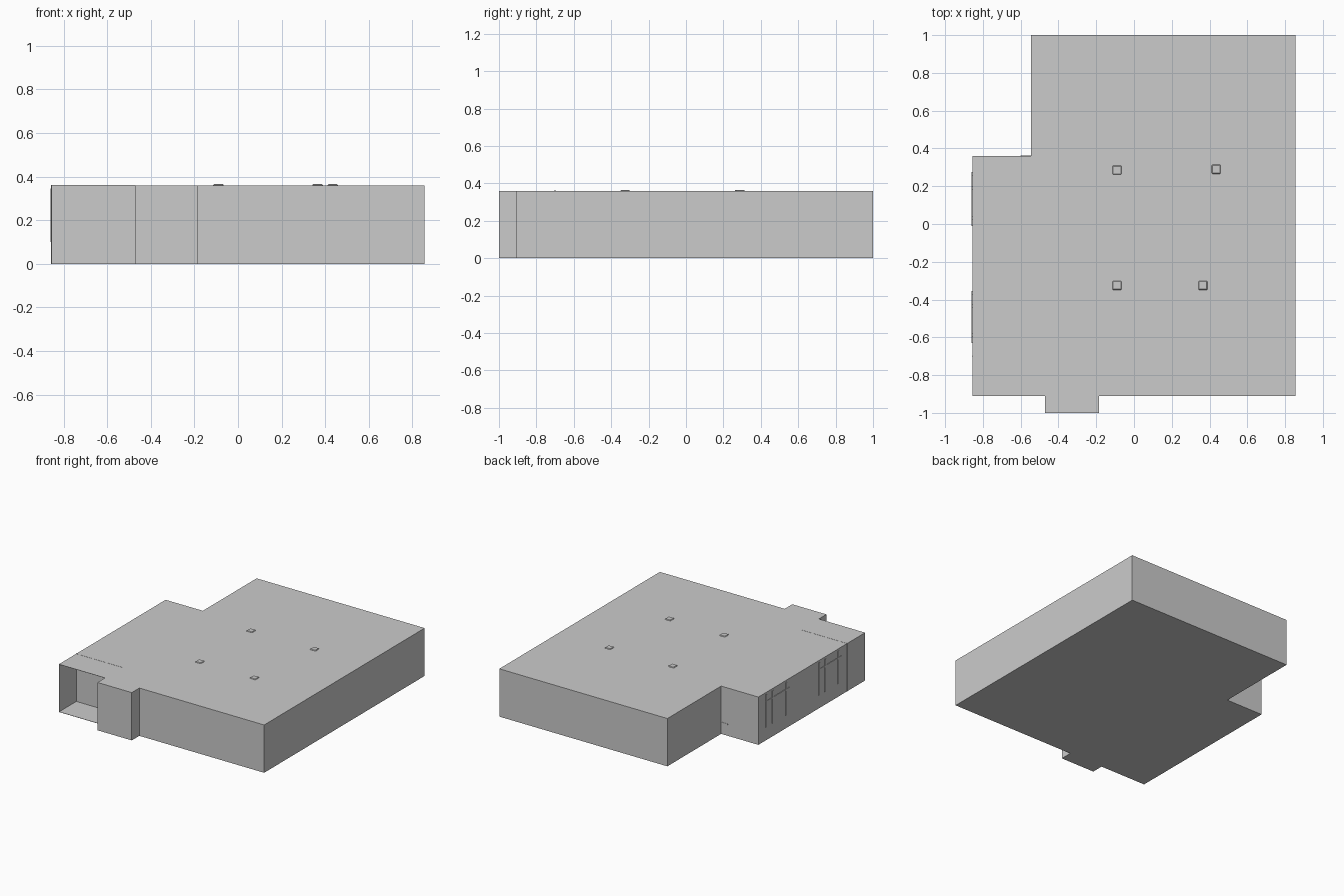
import bpy, bmesh

if "Cube" in bpy.data.objects:
    bpy.data.objects.remove(bpy.data.objects["Cube"])

H = 0.36


def prism(name, outline, z0, z1):
    bm = bmesh.new()
    face = bm.faces.new([bm.verts.new((x, y, z0)) for x, y in outline])
    ext = bmesh.ops.extrude_face_region(bm, geom=[face])
    bmesh.ops.translate(bm, vec=(0, 0, z1 - z0),
                        verts=[v for v in ext["geom"] if isinstance(v, bmesh.types.BMVert)])
    bmesh.ops.recalc_face_normals(bm, faces=bm.faces)
    mesh = bpy.data.meshes.new(name)
    bm.to_mesh(mesh)
    bm.free()
    obj = bpy.data.objects.new(name, mesh)
    bpy.context.collection.objects.link(obj)
    return obj


def box(name, x0, x1, y0, y1, z0, z1):
    return prism(name, [(x0, y0), (x1, y0), (x1, y1), (x0, y1)], z0, z1)


# Main building with stepped back corner, front bay and porch recess
prism("building_body", [
    (-0.855, -0.70), (-0.47, -0.70), (-0.47, -1.0), (-0.185, -1.0),
    (-0.185, -0.91), (0.855, -0.91), (0.855, 1.0), (-0.545, 1.0),
    (-0.545, 0.36), (-0.855, 0.36)], 0, H)

# Thin sheets enclosing the open-fronted recess
T = 0.002
box("porch_floor", -0.855, -0.47, -0.91, -0.70, 0, T)
box("porch_roof", -0.855, -0.47, -0.91, -0.70, H - T, H)
box("porch_side_wall", -0.855, -0.855 + T, -0.91, -0.70, T, H - T)

# Back wall of the porch showing slightly through the shell
box("porch_wall_ridge", -0.857, -0.47, -0.705, -0.695, 0.0, H + 0.001)

# Two window frames standing just proud of the left wall
for i, posts in enumerate([(0.265, 0.19, 0.03), (-0.365, -0.435, -0.59)]):
    for j, y in enumerate(posts):
        box(f"window_{i}_post_{j}", -0.859, -0.85, y - 0.009, y + 0.009, 0.10, 0.345)
    box(f"window_{i}_rail", -0.859, -0.85, posts[2] - 0.04, posts[0] + 0.01, 0.284, 0.296)

# Small sill in the back notch
box("notch_sill", -0.60, -0.545, 0.355, 0.362, 0.08, 0.09)

# Low roof caps
for i, (x, y) in enumerate([(-0.09, 0.285), (0.435, 0.29), (-0.09, -0.325), (0.365, -0.325)]):
    cap = box(f"roof_cap_{i}", x - 0.024, x + 0.024, y - 0.024, y + 0.024, H - 0.01, H + 0.005)
    bevel = cap.modifiers.new("soft_edge", "BEVEL")
    bevel.width = 0.004
    bevel.segments = 1
